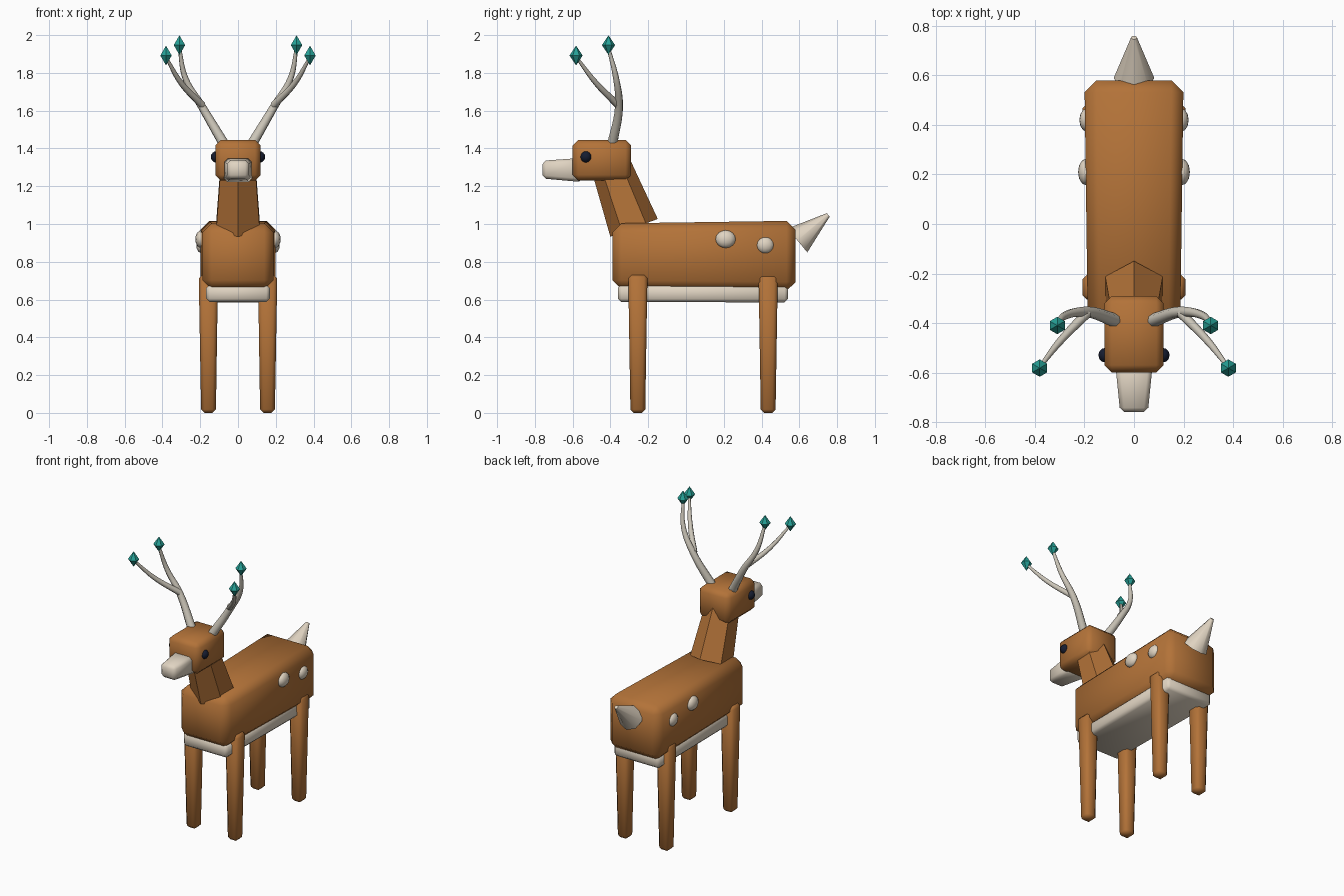
import bpy, bmesh
from math import radians
from mathutils import Vector, Matrix

if "Cube" in bpy.data.objects:
    bpy.data.objects.remove(bpy.data.objects["Cube"])


def material(name, rgb):
    m = bpy.data.materials.new(name)
    m.diffuse_color = (*rgb, 1)
    m.use_nodes = True
    m.node_tree.nodes["Principled BSDF"].inputs["Base Color"].default_value = m.diffuse_color
    return m


BROWN = material("brown", (0.45, 0.17, 0.04))
CREAM = material("cream", (0.75, 0.66, 0.54))
BONE = material("bone", (0.60, 0.56, 0.48))
TEAL = material("teal", (0.02, 0.36, 0.31))
NAVY = material("navy", (0.008, 0.012, 0.03))


def finish(bm, name, mat, smooth=50):
    bmesh.ops.recalc_face_normals(bm, faces=bm.faces)
    me = bpy.data.meshes.new(name)
    bm.to_mesh(me)
    bm.free()
    ob = bpy.data.objects.new(name, me)
    bpy.context.collection.objects.link(ob)
    me.materials.append(mat)
    if smooth:
        bpy.ops.object.select_all(action='DESELECT')
        ob.select_set(True)
        bpy.context.view_layer.objects.active = ob
        bpy.ops.object.shade_smooth_by_angle(angle=radians(smooth))
    return ob


def block(name, end_a, end_b, bevel, mat):
    """Chamfered block between two rectangles, each given by its 4 corners."""
    bm = bmesh.new()
    a = [bm.verts.new(p) for p in end_a]
    b = [bm.verts.new(p) for p in end_b]
    bm.faces.new(a)
    bm.faces.new(b)
    for i in range(4):
        j = (i + 1) % 4
        bm.faces.new((a[i], a[j], b[j], b[i]))
    bmesh.ops.recalc_face_normals(bm, faces=bm.faces)
    bmesh.ops.bevel(bm, geom=bm.edges[:], offset=bevel, segments=1,
                    affect='EDGES', profile=0.5)
    return finish(bm, name, mat)


def rect_y(y, hx, z0, z1):
    return [(-hx, y, z0), (hx, y, z0), (hx, y, z1), (-hx, y, z1)]


def rect_z(x, y, z, h):
    return [(x - h, y - h, z), (x + h, y - h, z), (x + h, y + h, z), (x - h, y + h, z)]


def cone(name, start, end, r1, r2, sides, mat):
    """Tapered prism along an axis in the yz plane, one corner facing the back."""
    start, end = Vector(start), Vector(end)
    w = (end - start).normalized()
    v = Vector((1, 0, 0))
    u = v.cross(w)
    rot = Matrix((u, w.cross(u), w)).transposed().to_4x4()
    bm = bmesh.new()
    bmesh.ops.create_cone(bm, cap_ends=True, segments=sides, radius1=r1, radius2=r2,
                          depth=(end - start).length)
    # put the first corner on the local u axis
    first = max(bm.verts, key=lambda p: p.co.x)
    if abs(first.co.y) > 1e-4:
        bmesh.ops.rotate(bm, verts=bm.verts, matrix=Matrix.Rotation(radians(90), 3, 'Z'))
    bm.transform(Matrix.Translation((start + end) / 2) @ rot)
    return finish(bm, name, mat)


def ball(name, pos, size, mat):
    bm = bmesh.new()
    bmesh.ops.create_uvsphere(bm, u_segments=12, v_segments=8, radius=1)
    bm.transform(Matrix.Translation(pos) @ Matrix.Diagonal((*size, 1)))
    return finish(bm, name, mat)


def tube(name, points, mat):
    """Tapered tube through (x, y, z, radius) points."""
    cu = bpy.data.curves.new(name, 'CURVE')
    cu.dimensions = '3D'
    cu.bevel_depth = 1
    cu.bevel_resolution = 2
    cu.resolution_u = 6
    cu.use_fill_caps = True
    sp = cu.splines.new('BEZIER')
    sp.bezier_points.add(len(points) - 1)
    for bp, (x, y, z, r) in zip(sp.bezier_points, points):
        bp.co = (x, y, z)
        bp.radius = r
        bp.handle_left_type = bp.handle_right_type = 'AUTO'
    cu.materials.append(mat)
    ob = bpy.data.objects.new(name, cu)
    bpy.context.collection.objects.link(ob)
    bpy.ops.object.select_all(action='DESELECT')
    ob.select_set(True)
    bpy.context.view_layer.objects.active = ob
    bpy.ops.object.convert(target='MESH')
    bpy.ops.object.shade_smooth_by_angle(angle=radians(50))


def gem(name, pos):
    """Six-sided double pyramid."""
    bm = bmesh.new()
    ring = [bm.verts.new(Matrix.Rotation(radians(60 * i), 3, 'Z') @ Vector((0, 0.035, 0)))
            for i in range(6)]
    for z in (-0.052, 0.052):
        tip = bm.verts.new((0, 0, z))
        for i in range(6):
            bm.faces.new((ring[i], ring[(i + 1) % 6], tip))
    bm.transform(Matrix.Translation(pos))
    return finish(bm, name, TEAL, smooth=0)


# Torso and belly
block("body", rect_y(-0.39, 0.187, 0.655, 1.003), rect_y(0.58, 0.2, 0.645, 1.017), 0.048, BROWN)
block("belly", rect_y(-0.36, 0.168, 0.587, 0.68), rect_y(0.54, 0.175, 0.585, 0.68), 0.018, CREAM)

# Neck, head, muzzle, tail
cone("neck", (0, -0.275, 0.98), (0, -0.398, 1.31), 0.134, 0.106, 6, BROWN)
block("head", rect_y(-0.6, 0.12, 1.23, 1.445), rect_y(-0.29, 0.12, 1.23, 1.445), 0.03, BROWN)
block("muzzle", rect_y(-0.76, 0.056, 1.241, 1.335), rect_y(-0.55, 0.077, 1.222, 1.35), 0.018, CREAM)
cone("tail", (0, 0.59, 0.913), (0, 0.753, 1.048), 0.082, 0.012, 8, CREAM)

for side, s in (("left", -1), ("right", 1)):
    # Legs
    for end, y in (("front", -0.255), ("back", 0.435)):
        block(f"{end}_leg_{side}", rect_z(s * 0.156, y, 0, 0.039),
              rect_z(s * 0.157, y, 0.73, 0.051), 0.018, BROWN)
    # Eyes and flank spots
    ball(f"eye_{side}", (s * 0.114, -0.53, 1.355), (0.03, 0.03, 0.03), NAVY)
    ball(f"front_spot_{side}", (s * 0.193, 0.21, 0.92), (0.033, 0.054, 0.047), CREAM)
    ball(f"back_spot_{side}", (s * 0.19, 0.42, 0.888), (0.031, 0.047, 0.044), CREAM)
    # Antlers with gem tips
    tube(f"antler_{side}", [(s * 0.075, -0.39, 1.425, 0.028), (s * 0.19, -0.355, 1.62, 0.022),
                            (s * 0.278, -0.37, 1.77, 0.016), (s * 0.31, -0.41, 1.93, 0.009)], BONE)
    tube(f"antler_branch_{side}", [(s * 0.19, -0.36, 1.63, 0.02), (s * 0.30, -0.475, 1.745, 0.015),
                                   (s * 0.38, -0.578, 1.88, 0.008)], BONE)
    gem(f"upper_gem_{side}", (s * 0.31, -0.41, 1.947))
    gem(f"front_gem_{side}", (s * 0.381, -0.582, 1.892))
